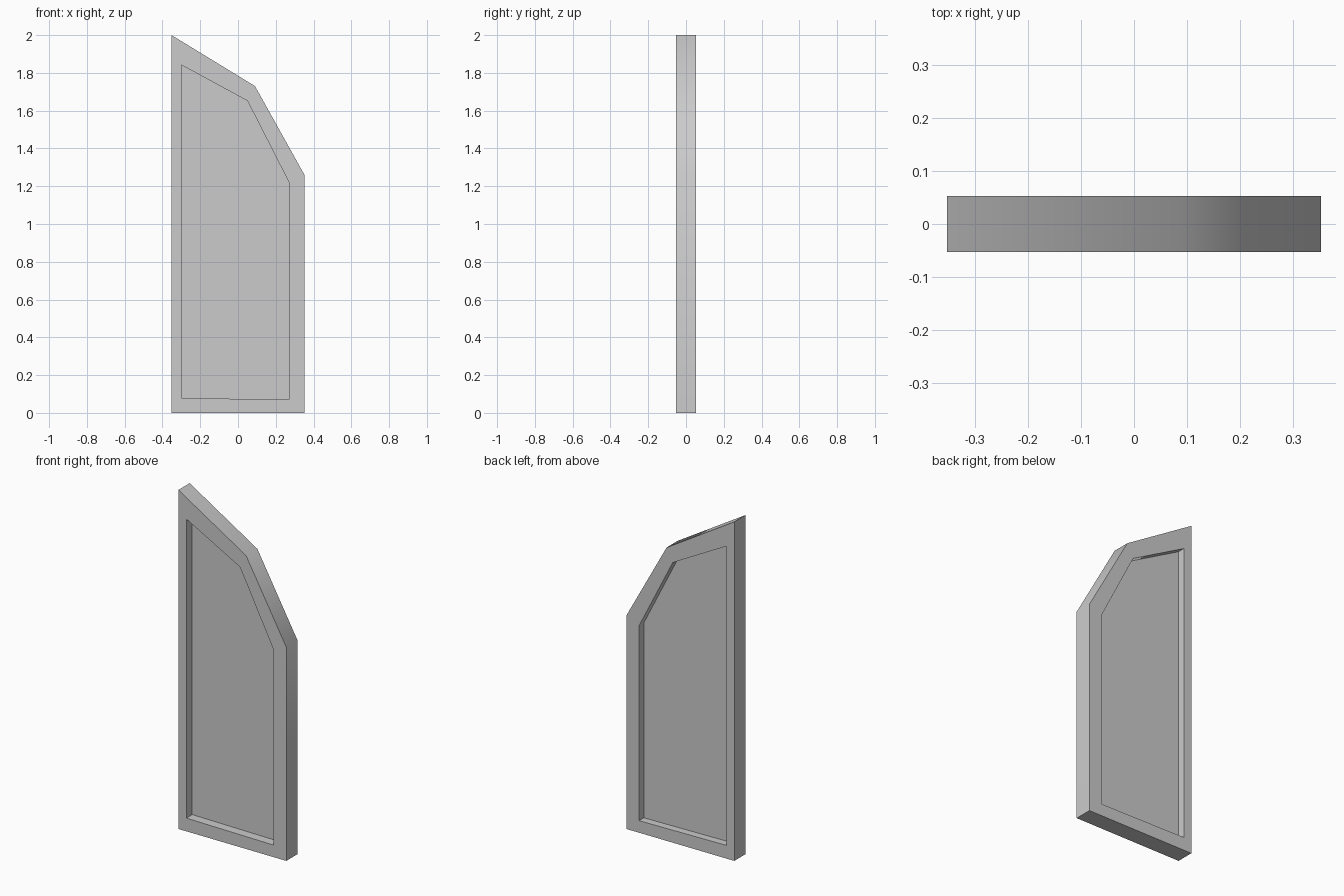
import bpy, bmesh, math

if "Cube" in bpy.data.objects:
    bpy.data.objects.remove(bpy.data.objects["Cube"])

OUTER = [(-0.352, 0), (0.352, 0), (0.352, 1.26), (0.09, 1.73), (-0.352, 2.0)]
INNER = [(-0.30, 0.078), (0.27, 0.071), (0.27, 1.22), (0.05, 1.652), (-0.30, 1.842)]
HALF = 0.0525


def finish(bm, name):
    bmesh.ops.recalc_face_normals(bm, faces=bm.faces)
    mesh = bpy.data.meshes.new(name)
    bm.to_mesh(mesh)
    bm.free()
    ob = bpy.data.objects.new(name, mesh)
    bpy.context.collection.objects.link(ob)
    return ob


def ring(bm, profile, y):
    return [bm.verts.new((x, y, z)) for x, z in profile]


# Angled frame: four outline rings joined into a closed loop
bm = bmesh.new()
rings = [ring(bm, OUTER, -HALF), ring(bm, OUTER, HALF),
         ring(bm, INNER, HALF), ring(bm, INNER, -HALF)]
for k in range(4):
    a, b = rings[k], rings[(k + 1) % 4]
    for i in range(5):
        j = (i + 1) % 5
        bm.faces.new((a[i], a[j], b[j], b[i]))
frame = finish(bm, "frame")

# Smooth edges between the sloping top sides
bpy.context.view_layer.objects.active = frame
frame.select_set(True)
bpy.ops.object.shade_smooth_by_angle(angle=math.radians(35))

# Thin recessed panel inside the frame
bm = bmesh.new()
front, back = ring(bm, INNER, 0.002), ring(bm, INNER, 0.008)
bm.faces.new(front)
bm.faces.new(back[::-1])
for i in range(5):
    j = (i + 1) % 5
    bm.faces.new((front[i], front[j], back[j], back[i]))
finish(bm, "panel")
